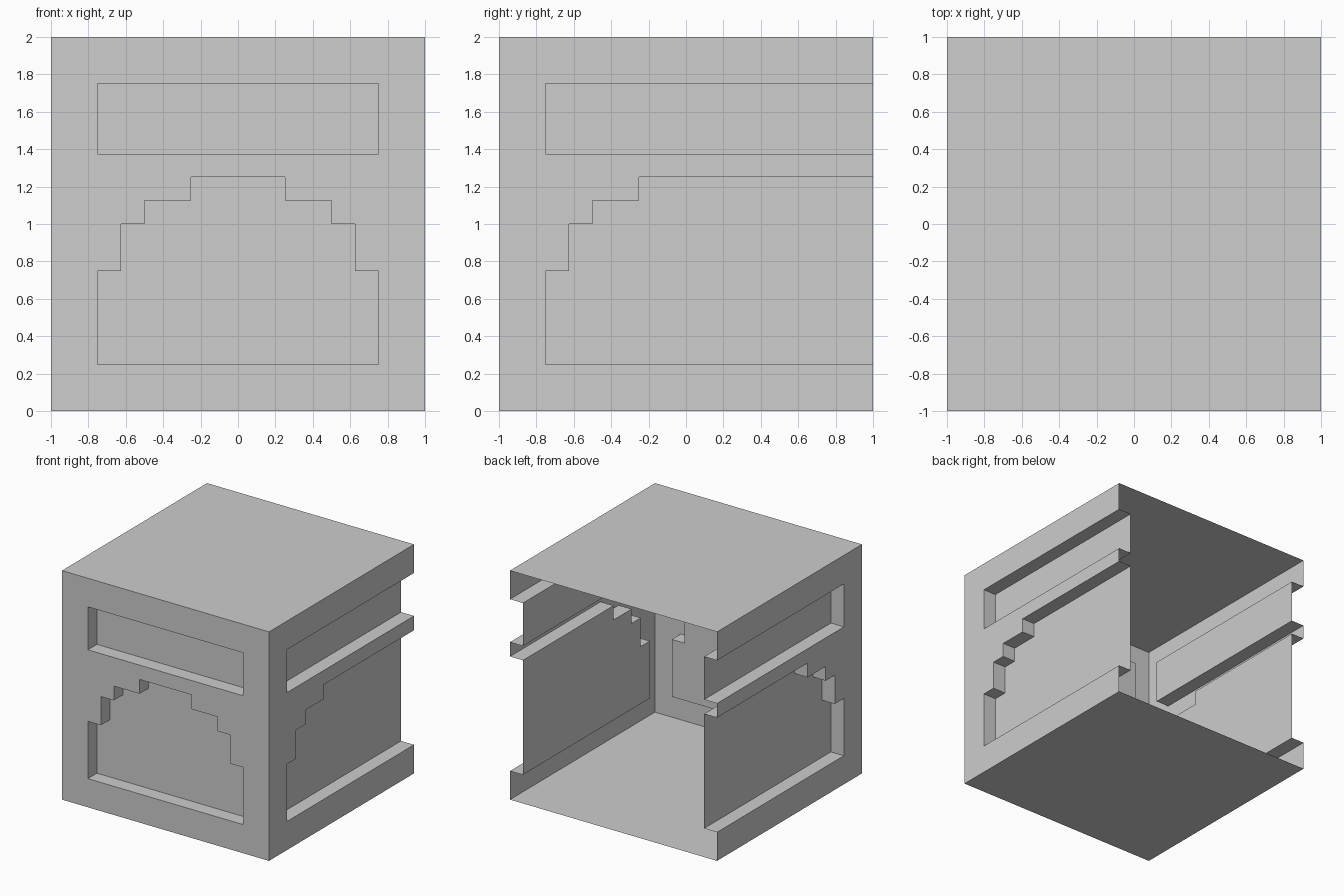
import bpy
import bmesh
from mathutils import Matrix, Vector

cube = bpy.data.objects.get("Cube")
if cube:
    bpy.data.objects.remove(cube, do_unlink=True)

UNIT = 0.125   # recess depth and grid cell size

# Recess rows as (bottom, top, half width)
ROWS = [(0.25, 0.75, 0.75), (0.75, 1.0, 0.625), (1.0, 1.125, 0.5),
        (1.125, 1.25, 0.25), (1.375, 1.75, 0.75)]

GREY = (0.61, 0.61, 0.61, 1)
grey = bpy.data.materials.new("plain_grey")
grey.use_nodes = True
grey.diffuse_color = GREY
grey.node_tree.nodes["Principled BSDF"].inputs["Base Color"].default_value = GREY


def finish(name, bm):
    mesh = bpy.data.meshes.new(name)
    bm.to_mesh(mesh)
    bm.free()
    mesh.materials.append(grey)
    obj = bpy.data.objects.new(name, mesh)
    bpy.context.collection.objects.link(obj)
    return obj


def frame(across, up, outward):
    """Matrix placing a flat wall one unit out along its normal."""
    m = Matrix((across, up, outward)).transposed().to_4x4()
    m.translation = Vector(outward) + Vector((0, 0, 1))
    return m


def recessed_wall(name, matrix, open_end):
    """Thin wall whose window and stepped panel are pushed inward."""
    bm = bmesh.new()
    bmesh.ops.create_grid(bm, x_segments=16, y_segments=16, size=1)

    def recessed(face):
        c = face.calc_center_median()
        u = min(c.x, 0) if open_end else c.x
        return any(lo < c.y + 1 < hi and abs(u) < half for lo, hi, half in ROWS)

    panel = [f for f in bm.faces if recessed(f)]
    out = bmesh.ops.extrude_face_region(bm, geom=panel)["geom"]
    moved = [g for g in out if isinstance(g, bmesh.types.BMVert)]
    bmesh.ops.translate(bm, verts=moved, vec=(0, 0, -UNIT))
    # Open the recess mouths; side recesses also run out through the open back
    ends = [f for f in bm.faces if all(v.co.x > 0.999 for v in f.verts)]
    bmesh.ops.delete(bm, geom=panel + ends, context='FACES')
    bmesh.ops.dissolve_limit(bm, angle_limit=0.01, verts=bm.verts, edges=bm.edges)
    bmesh.ops.transform(bm, matrix=matrix, verts=bm.verts)
    return finish(name, bm)


# Front and the mirrored pair of sides; the back stays open
recessed_wall("front_wall", frame((1, 0, 0), (0, 0, 1), (0, -1, 0)), False)
sides = recessed_wall("side_walls", frame((0, 1, 0), (0, 0, 1), (1, 0, 0)), True)
mirror = sides.modifiers.new("Mirror", 'MIRROR')
mirror.use_mirror_merge = False

# Floor and roof sheets
for name, outward in (("floor", -1), ("roof", 1)):
    bm = bmesh.new()
    bmesh.ops.create_grid(bm, x_segments=1, y_segments=1, size=1)
    bmesh.ops.transform(bm, matrix=frame((outward, 0, 0), (0, 1, 0), (0, 0, outward)),
                        verts=bm.verts)
    finish(name, bm)
